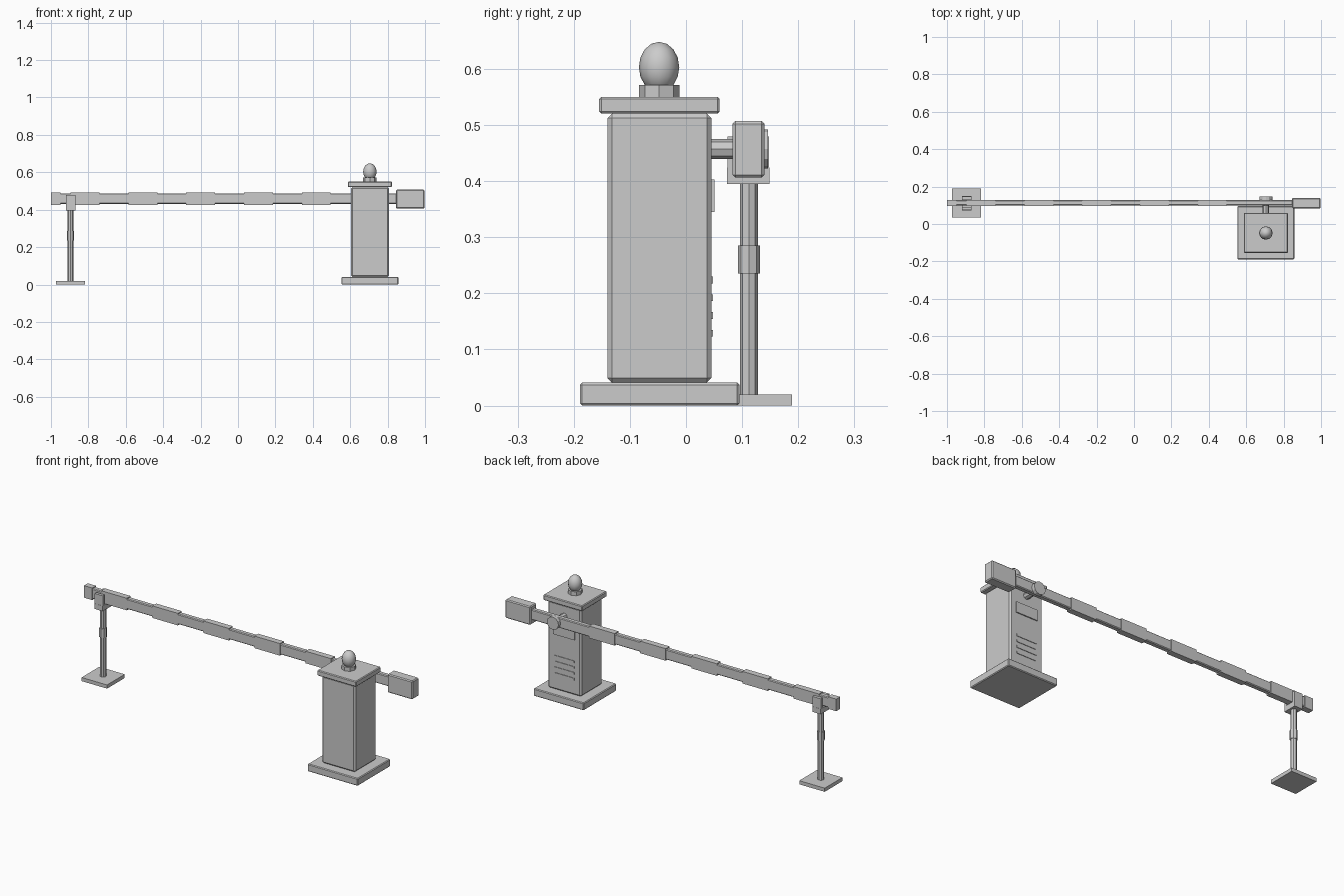
import bpy, math

if "Cube" in bpy.data.objects:
    bpy.data.objects.remove(bpy.data.objects["Cube"])

HX, HY = 0.705, -0.048      # housing centre
AY, AZ = 0.113, 0.459       # arm axis
PX = -0.895                 # rest post x


def finish(o, name, bevel=0):
    o.name = name
    if bevel:
        m = o.modifiers.new("Bevel", 'BEVEL')
        m.width = bevel
        m.segments = 1
    return o


def box(name, x0, x1, y0, y1, z0, z1, bevel=0):
    bpy.ops.mesh.primitive_cube_add(size=1, location=((x0+x1)/2, (y0+y1)/2, (z0+z1)/2))
    o = bpy.context.object
    o.scale = (x1-x0, y1-y0, z1-z0)
    bpy.ops.object.transform_apply(location=False, rotation=False, scale=True)
    return finish(o, name, bevel)


def cyl(name, r, depth, loc, sides=8, along_y=False):
    rot = (math.pi/2, 0, 0) if along_y else (0, 0, 0)
    bpy.ops.mesh.primitive_cylinder_add(vertices=sides, radius=r, depth=depth,
                                        location=loc, rotation=rot)
    return finish(bpy.context.object, name)


# Housing cabinet
box("housing_base", HX-0.152, HX+0.152, -0.189, 0.095, 0, 0.041, 0.004)
box("housing_body", HX-0.101, HX+0.101, -0.14, 0.045, 0.041, 0.52, 0.008)
box("housing_cap", HX-0.118, HX+0.118, -0.155, 0.06, 0.52, 0.55, 0.004)

# Warning lamp
cyl("lamp_socket", 0.036, 0.022, (HX, HY, 0.56))
bpy.ops.mesh.primitive_uv_sphere_add(segments=12, ring_count=8, radius=0.036,
                                     location=(HX, HY, 0.603))
lamp = finish(bpy.context.object, "lamp_dome")
lamp.scale.z = 1.25
bpy.ops.object.shade_smooth_by_angle()

# Blank sign plate and vent slats on the back face
box("sign_plate", HX-0.065, HX+0.065, 0.044, 0.051, 0.345, 0.403)
for i in range(4):
    z = 0.129 + i*0.0315
    box(f"vent_slat_{i+1}", HX-0.06, HX+0.06, 0.044, 0.048, z-0.006, z+0.006)

# Pivot shaft and hub
cyl("pivot_shaft", 0.018, 0.065, (HX, 0.074, 0.457), 8, True)
cyl("pivot_hub", 0.035, 0.02, (HX, 0.136, 0.457), 12, True)

# Barrier arm with raised stripe bands and counterweight
box("barrier_arm", -0.995, 0.86, AY-0.014, AY+0.014, AZ-0.028, AZ+0.028, 0.004)
step = 0.1545
for i in range(5):
    x = -0.895 + i*2*step
    box(f"arm_stripe_{i+1}", x, x+step, AY-0.0165, AY+0.0165, AZ-0.033, AZ+0.033)
box("arm_tip", -1.0, -0.95, AY-0.0165, AY+0.0165, AZ-0.033, AZ+0.033)
box("counterweight", 0.845, 0.997, 0.083, 0.14, 0.406, 0.507, 0.005)

# Rest post with fork
box("post_base", PX-0.077, PX+0.077, 0.036, 0.189, 0, 0.02)
cyl("rest_post", 0.016, 0.385, (PX, 0.112, 0.21))
cyl("post_collar", 0.0195, 0.05, (PX, 0.112, 0.26))
box("fork_seat", PX-0.025, PX+0.025, 0.073, 0.149, 0.395, 0.424)
for name, y in (("front", 0.082), ("back", 0.14)):
    box(f"fork_prong_{name}", PX-0.025, PX+0.025, y-0.008, y+0.008, 0.41, 0.479)
